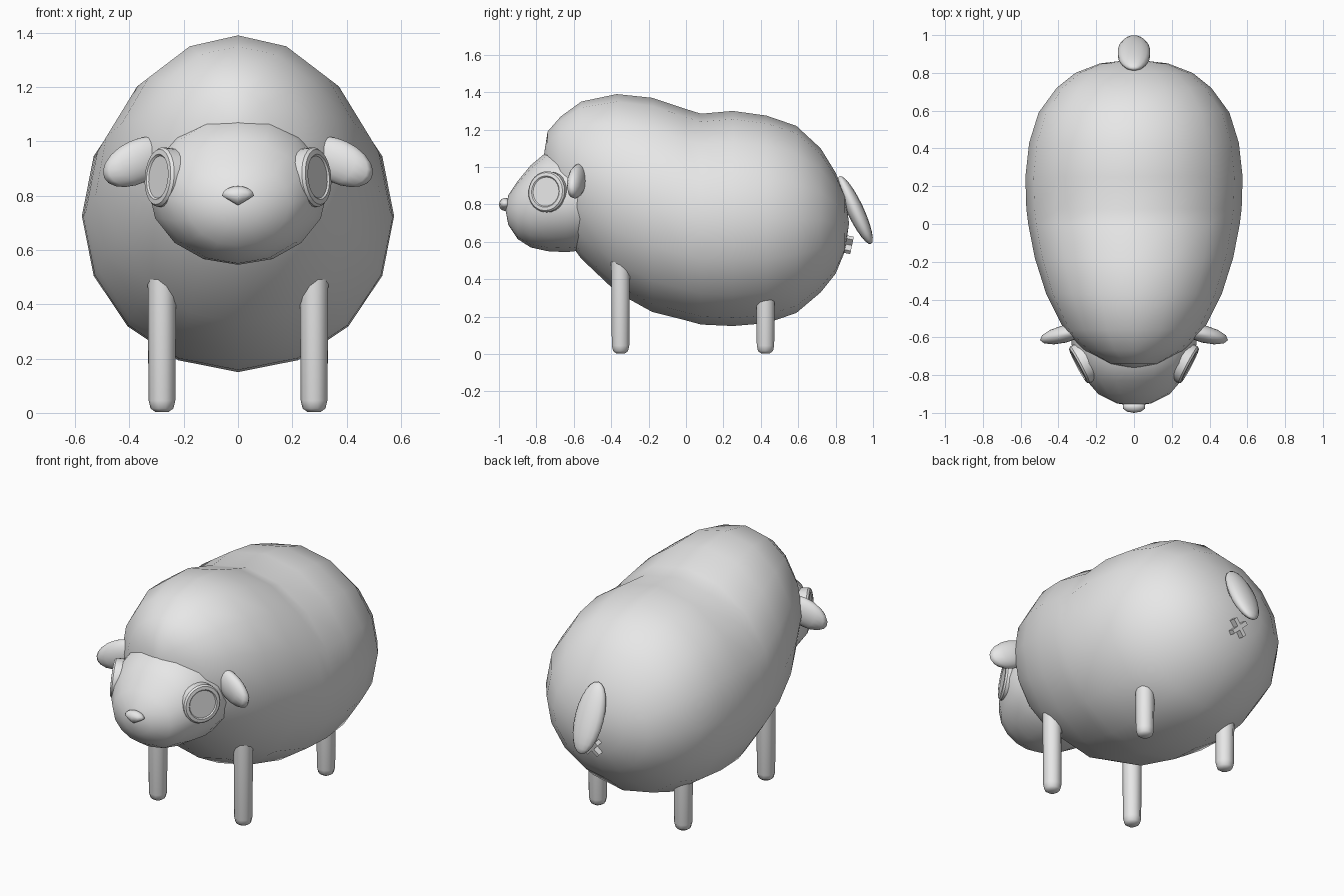
import bpy, bmesh, math
from mathutils import Vector, Matrix

if "Cube" in bpy.data.objects:
    bpy.data.objects.remove(bpy.data.objects["Cube"])

grey = bpy.data.materials.new("light_grey")
grey.diffuse_color = (0.8, 0.8, 0.8, 1)
grey.use_nodes = True
grey.node_tree.nodes["Principled BSDF"].inputs["Base Color"].default_value = grey.diffuse_color


def finish(name, bm, angle=80, matrix=None):
    """Turn a bmesh into a smooth shaded object."""
    if matrix:
        bm.transform(matrix)
    bmesh.ops.recalc_face_normals(bm, faces=bm.faces)
    mesh = bpy.data.meshes.new(name)
    bm.to_mesh(mesh)
    bm.free()
    mesh.materials.append(grey)
    ob = bpy.data.objects.new(name, mesh)
    bpy.context.collection.objects.link(ob)
    bpy.ops.object.select_all(action='DESELECT')
    ob.select_set(True)
    bpy.context.view_layer.objects.active = ob
    bpy.ops.object.shade_smooth_by_angle(angle=math.radians(angle))
    return ob


def loft(rings, start, end):
    """Skin closed rings of points, with a pole point at each end."""
    bm = bmesh.new()
    loops = [[bm.verts.new(p) for p in r] for r in rings]
    n = len(loops[0])
    for a, b in zip(loops, loops[1:]):
        for i in range(n):
            j = (i + 1) % n
            bm.faces.new((a[i], a[j], b[j], b[i]))
    for loop, pole in ((loops[0], start), (loops[-1], end)):
        v = bm.verts.new(pole)
        for i in range(n):
            bm.faces.new((loop[i], loop[(i + 1) % n], v))
    return bm


def sections(rows, n=16):
    """Upright elliptical rings from rows of (y, low z, high z, half width)."""
    return [[(w * math.sin(t), y, (lo + hi) / 2 + (hi - lo) / 2 * math.cos(t))
             for t in (2 * math.pi * i / n for i in range(n))]
            for y, lo, hi, w in rows]


def lathe(profile, n):
    """Round rings about z from (radius, height) pairs, closed at both ends."""
    rings = [[(r * math.cos(t), r * math.sin(t), h)
              for t in (2 * math.pi * i / n for i in range(n))]
             for r, h in profile]
    return loft(rings, (0, 0, profile[0][1]), (0, 0, profile[-1][1]))


def ellipsoid(size, u=16, v=10):
    bm = bmesh.new()
    bmesh.ops.create_uvsphere(bm, u_segments=u, v_segments=v, radius=1)
    bm.transform(Matrix.Diagonal((*size, 1)))
    return bm


# Woolly body with a dip between shoulders and rump
body_rows = [
    (-.74, .82, 1.19, .13), (-.67, .66, 1.27, .26), (-.56, .51, 1.35, .37),
    (-.37, .33, 1.39, .465), (-.18, .225, 1.37, .525), (0, .18, 1.31, .56),
    (.08, .158, 1.285, .57), (.25, .15, 1.30, .575), (.43, .165, 1.275, .555),
    (.59, .22, 1.22, .505), (.72, .33, 1.10, .41), (.80, .43, .97, .31),
    (.85, .55, .85, .18)]
finish("body", loft(sections(body_rows), (0, -.765, 1.03), (0, .872, .70)))

# Head with sloping forehead
head_rows = [
    (-.95, .69, .85, .09), (-.90, .615, .925, .19), (-.83, .57, 1.01, .25),
    (-.74, .55, 1.085, .30), (-.64, .545, 1.10, .33), (-.50, .56, 1.10, .33),
    (-.40, .62, 1.03, .26)]
finish("head", loft(sections(head_rows), (0, -.965, .77), (0, -.35, .82)))

# Nose, narrowing towards the bottom
nose = ellipsoid((.062, .033, .035), 10, 8)
for v in nose.verts:
    if v.co.z < 0:
        v.co.x *= 1 + v.co.z / .045
finish("nose", nose, matrix=Matrix.Translation((0, -.967, .80)))

for side, s in (("right", 1), ("left", -1)):
    # Eye disc with a raised rim, lying on the side of the head
    eye = lathe([(.11, -.05), (.11, .002), (.102, .012), (.084, .014),
                 (.078, .008)], 24)
    facing = Vector((s * .88, -.465, .08)).to_track_quat('Z', 'Y')
    finish(side + "_eye", eye, 35,
           Matrix.Translation((s * .285, -.745, .868)) @ facing.to_matrix().to_4x4())

    # Drooping ear
    ear = ellipsoid((.14, .046, .08), 12, 10)
    turn = (Matrix.Rotation(s * math.radians(-14), 4, 'Z')
            @ Matrix.Rotation(s * math.radians(25), 4, 'Y'))
    finish(side + "_ear", ear, matrix=Matrix.Translation((s * .37, -.583, .925)) @ turn)

    # Legs with rounded feet
    for part, y, top in (("front", -.35, .55), ("back", .425, .42)):
        leg = lathe([(.025, .004), (.042, .016), (.049, .045), (.053, top)], 10)
        leg.verts.ensure_lookup_table()
        finish(f"{part}_{side}_leg", leg, 60, Matrix.Translation((s * .28, y, 0)))

# Flat hanging tail
tail = ellipsoid((.088, .045, .20), 14, 12)
finish("tail", tail, matrix=Matrix.Translation((0, .905, .77))
       @ Matrix.Rotation(math.radians(25), 4, 'X'))

# Small cross mark beneath the tail
cross = bmesh.new()
for a in (45, -45):
    bmesh.ops.create_cube(cross, size=1, matrix=Matrix.Rotation(math.radians(a), 4, 'Y')
                          @ Matrix.Diagonal((.11, .04, .024, 1)))
finish("cross_mark", cross, 30, Matrix.Translation((0, .868, .585))
       @ Matrix.Rotation(math.radians(-12), 4, 'X'))
